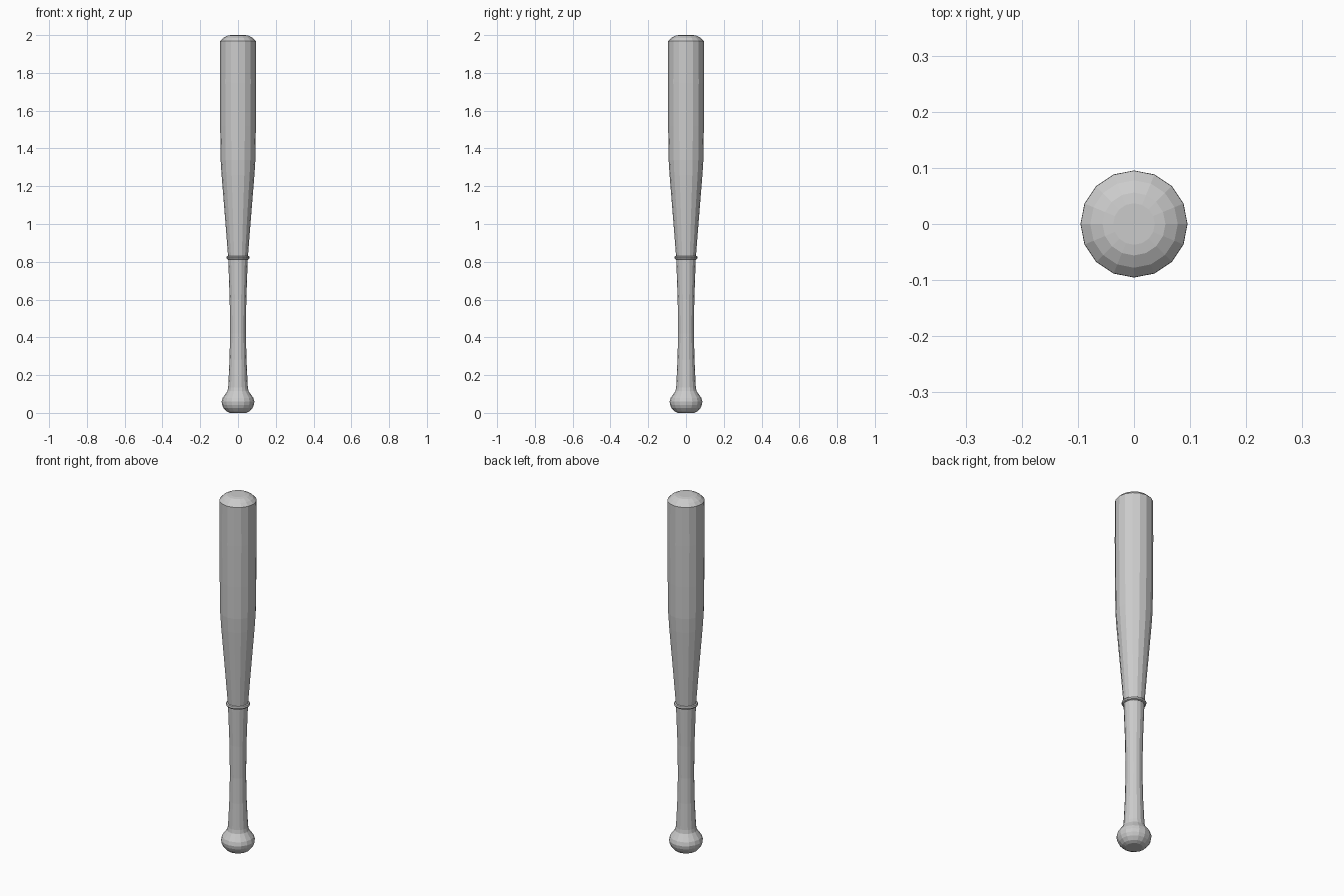
import bpy, bmesh, math

if "Cube" in bpy.data.objects:
    bpy.data.objects.remove(bpy.data.objects["Cube"])

SIDES = 16


def lathe(name, profile):
    """Spin (radius, height) points about z, with flat caps at both ends."""
    bm = bmesh.new()
    rings = []
    for r, z in profile:
        rings.append([bm.verts.new((r * math.cos(2 * math.pi * i / SIDES),
                                    r * math.sin(2 * math.pi * i / SIDES), z))
                      for i in range(SIDES)])
    for a, b in zip(rings, rings[1:]):
        for i in range(SIDES):
            j = (i + 1) % SIDES
            bm.faces.new((a[i], a[j], b[j], b[i]))
    bm.faces.new(rings[0][::-1])
    bm.faces.new(rings[-1])
    mesh = bpy.data.meshes.new(name)
    bm.to_mesh(mesh)
    bm.free()
    obj = bpy.data.objects.new(name, mesh)
    bpy.context.collection.objects.link(obj)
    return obj


# Knob, handle, taper, barrel and domed end in one continuous body
knob = [(0.043, 0.0), (0.06, 0.008), (0.076, 0.025), (0.084, 0.042),
        (0.087, 0.06), (0.081, 0.08), (0.068, 0.098), (0.056, 0.115)]
handle = [(0.052, 0.135), (0.045, 0.28), (0.042, 0.42),
          (0.044, 0.6), (0.052, 0.82)]
barrel = [(0.066, 1.0), (0.087, 1.26), (0.092, 1.34), (0.0945, 1.52),
          (0.0955, 1.75), (0.095, 1.968)]
dome = [(0.078, 1.985), (0.056, 1.997), (0.037, 2.0)]
lathe("bat_body", knob + handle + barrel + dome)

# Thin raised ring where the grip ends
bpy.ops.mesh.primitive_torus_add(major_segments=SIDES, minor_segments=8,
                                 major_radius=0.052, minor_radius=0.010,
                                 location=(0, 0, 0.822))
bpy.context.object.name = "grip_ring"
